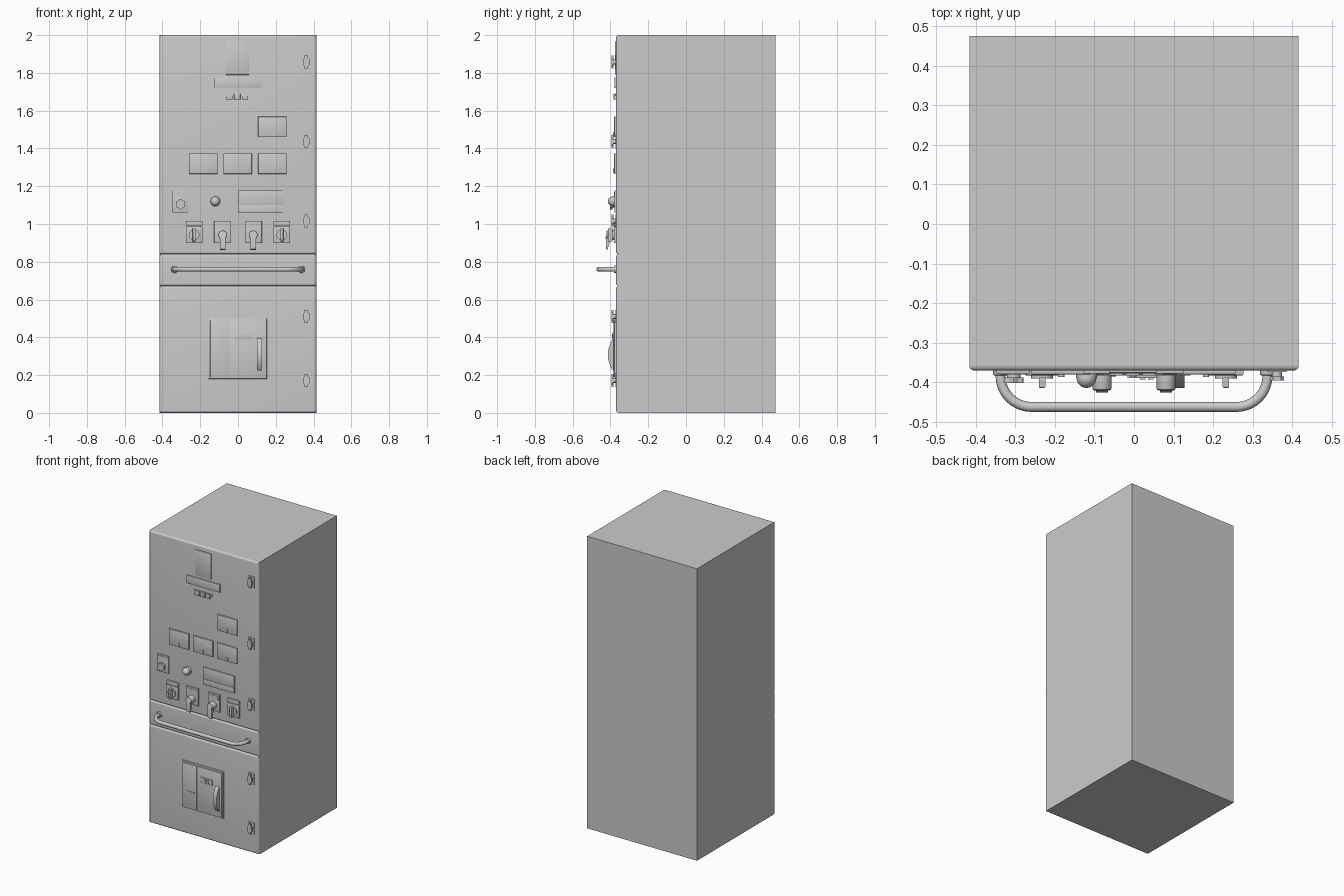
import bpy, bmesh, math
from mathutils import Vector

if "Cube" in bpy.data.objects:
    bpy.data.objects.remove(bpy.data.objects["Cube"])

FRONT = -0.37  # y of the door faces


def prism(name, pts, a, b, axis='y', bevel=0.0, segs=2):
    """Extrude a 2D outline from a to b. axis y: pts are (x,z); axis x: pts are (y,z)."""
    bm = bmesh.new()
    place = (lambda p, t: (p[0], t, p[1])) if axis == 'y' else (lambda p, t: (t, p[0], p[1]))
    lo = [bm.verts.new(place(p, a)) for p in pts]
    hi = [bm.verts.new(place(p, b)) for p in pts]
    n = len(pts)
    bm.faces.new(lo)
    bm.faces.new(hi)
    for i in range(n):
        j = (i + 1) % n
        bm.faces.new((lo[i], lo[j], hi[j], hi[i]))
    bmesh.ops.recalc_face_normals(bm, faces=bm.faces)
    if bevel:  # round the outline of the end at b only
        edges = [e for e in bm.edges if all(v in hi for v in e.verts)]
        bmesh.ops.bevel(bm, geom=edges, offset=bevel, segments=segs, profile=0.5, affect='EDGES')
    me = bpy.data.meshes.new(name)
    bm.to_mesh(me)
    bm.free()
    ob = bpy.data.objects.new(name, me)
    bpy.context.collection.objects.link(ob)
    return ob


def plate(name, x0, x1, z0, z1, depth, base=0.0, bevel=0.0, segs=2):
    pts = [(x0, z0), (x1, z0), (x1, z1), (x0, z1)]
    return prism(name, pts, FRONT - base, FRONT - base - depth, 'y', bevel, segs)


def disc(name, x, z, r, depth, base=0.0, sides=24, bevel=0.0):
    pts = [(x + r * math.cos(2 * math.pi * i / sides), z + r * math.sin(2 * math.pi * i / sides))
           for i in range(sides)]
    return prism(name, pts, FRONT - base, FRONT - base - depth, 'y', bevel)


# Cabinet shell and three rounded front panels
W = 0.416
prism("cabinet_body", [(-W, 0), (W, 0), (W, 2), (-W, 2)], 0.475, -0.356)
for name, z0, z1 in (("lower_door", 0, 0.672), ("middle_panel", 0.672, 0.84), ("upper_door", 0.84, 2)):
    prism(name, [(-W, z0), (W, z0), (W, z1), (-W, z1)], -0.356, FRONT, 'y', 0.013, 5)

# Top display, nameplate and indicator strip
plate("top_display", -0.063, 0.058, 1.79, 1.966, 0.006, bevel=0.002)
plate("wide_nameplate", -0.128, 0.125, 1.72, 1.775, 0.008, bevel=0.002)
plate("indicator_strip", -0.075, 0.067, 1.678, 1.69, 0.006)
for i, x in enumerate((-0.045, -0.004, 0.037)):
    plate(f"indicator_{i}", x - 0.016, x + 0.016, 1.658, 1.688, 0.013, bevel=0.002)

# Meters, each with a small adjuster
for i, (x, z) in enumerate(((-0.184, 1.32), (-0.002, 1.32), (0.182, 1.32), (0.182, 1.514))):
    plate(f"meter_{i}", x - 0.075, x + 0.075, z - 0.054, z + 0.054, 0.010, bevel=0.002)
    disc(f"meter_adjuster_{i}", x, z - 0.034, 0.008, 0.006, 0.010, 16)
    plate(f"meter_tab_{i}", x - 0.005, x + 0.005, z - 0.052, z - 0.036, 0.004, 0.010)

# Selector switch on the left
plate("selector_plate", -0.348, -0.262, 1.06, 1.178, 0.008, bevel=0.002)
plate("selector_label", -0.34, -0.27, 1.15, 1.17, 0.002, 0.008)
disc("selector_collar", -0.304, 1.105, 0.017, 0.014, 0.008)
lobes = []
for i in range(36):
    t = 2 * math.pi * i / 36
    r = 0.025 + 0.003 * math.cos(6 * t)
    lobes.append((-0.304 + r * math.sin(t), 1.105 + r * math.cos(t)))
prism("selector_knob", lobes, FRONT - 0.018, FRONT - 0.032)

# Round signal lamp
disc("lamp_collar", -0.12, 1.12, 0.027, 0.018)
bpy.ops.mesh.primitive_uv_sphere_add(segments=28, ring_count=16, radius=0.025,
                                     location=(-0.12, FRONT - 0.019, 1.12))
bpy.context.object.name = "lamp_dome"

# Split label panel
plate("label_panel_lower", 0.0, 0.235, 1.06, 1.097, 0.009, bevel=0.001)
plate("label_panel_upper", 0.0, 0.235, 1.101, 1.178, 0.009, bevel=0.001)
plate("label_panel_back", 0.0, 0.235, 1.06, 1.178, 0.006)

# Row of four switches: outer ones with blade knobs, inner ones with pistol grips
for side, tag in ((-1, "left"), (1, "right")):
    x = side * 0.232
    plate(f"blade_switch_plate_{tag}", x - 0.044, x + 0.044, 0.9, 0.988, 0.012, bevel=0.002)
    plate(f"blade_switch_header_{tag}", x - 0.044, x + 0.044, 0.991, 1.017, 0.012, bevel=0.002)
    disc(f"blade_switch_dial_{tag}", x, 0.942, 0.028, 0.008, 0.012)
    plate(f"blade_switch_knob_{tag}", x - 0.008, x + 0.008, 0.908, 0.977, 0.026, 0.018, 0.003)

    x = side * 0.081
    plate(f"grip_switch_plate_{tag}", x - 0.045, x + 0.045, 0.9, 1.017, 0.010, bevel=0.002)
    plate(f"grip_switch_label_{tag}", x - 0.036, x + 0.036, 0.982, 1.008, 0.002, 0.010)
    disc(f"grip_switch_hub_{tag}", x, 0.942, 0.024, 0.040, 0.010, 28, 0.005)
    prism(f"grip_switch_handle_{tag}",
          [(-0.395, 0.945), (-0.418, 0.955), (-0.425, 0.93), (-0.424, 0.868), (-0.416, 0.862),
           (-0.405, 0.90)], x - 0.015, x + 0.015, 'x')

# Bent tube handle with end flanges
R, HX, HY = 0.078, 0.337, -0.462
path = [(-HX, FRONT + 0.005)]
path += [(-HX + R - R * math.cos(t), HY + R - R * math.sin(t))
         for t in [math.pi / 2 * i / 10 for i in range(11)]]
path += [(-x, y) for x, y in reversed(path)]
cu = bpy.data.curves.new("pull_handle", 'CURVE')
cu.dimensions = '3D'
cu.bevel_depth = 0.0125
cu.bevel_resolution = 4
cu.use_fill_caps = True
sp = cu.splines.new('POLY')
sp.points.add(len(path) - 1)
for p, (x, y) in zip(sp.points, path):
    p.co = (x, y, 0.76, 1)
handle = bpy.data.objects.new("pull_handle", cu)
bpy.context.collection.objects.link(handle)
bpy.context.view_layer.objects.active = handle
bpy.ops.object.select_all(action='DESELECT')
handle.select_set(True)
bpy.ops.object.convert(target='MESH')
for x, tag in ((-HX, "left"), (HX, "right")):
    disc(f"handle_flange_{tag}", x, 0.76, 0.019, 0.012, bevel=0.003)

# Door latches down the right edge
for i, z in enumerate((1.857, 1.436, 1.016, 0.51, 0.172)):
    x = 0.361
    plate(f"latch_base_{i}", x - 0.024, x + 0.024, z - 0.038, z + 0.038, 0.004)
    disc(f"latch_stem_{i}", x, z, 0.013, 0.014, 0.004, 20)
    half = [(0.010, 0.034), (0.010, 0.022), (0.018, 0.014), (0.018, -0.014), (0.010, -0.022), (0.010, -0.034)]
    outline = [(x + a, z + b) for a, b in half] + [(x - a, z + b) for a, b in reversed(half)]
    prism(f"latch_knob_{i}", outline, FRONT - 0.015, FRONT - 0.025)

# Circuit breaker in the lower door
plate("breaker_frame", -0.157, 0.153, 0.18, 0.5, 0.009, bevel=0.003)
plate("breaker_left_cover", -0.147, -0.045, 0.19, 0.49, 0.006, 0.009, 0.002)
plate("breaker_right_cover", -0.040, 0.143, 0.19, 0.49, 0.004, 0.009, 0.002)
plate("breaker_slot_bar", -0.115, -0.06, 0.297, 0.304, 0.004, 0.015)
plate("breaker_display", -0.016, 0.075, 0.385, 0.425, 0.006, 0.013, 0.001)
for i, x in enumerate((0.022, 0.042)):
    plate(f"breaker_button_{i}", x - 0.007, x + 0.007, 0.393, 0.417, 0.004, 0.019)
# Bowed charging lever
N = 14
arc = []
for i in range(N + 1):
    t = i / N
    arc.append((-0.381 - 0.033 * math.sin(math.pi * t) ** 0.7, 0.22 + 0.175 * t))
prism("breaker_lever", arc, 0.1, 0.127, 'x')

# Smooth the curved surfaces, keep hard edges
bpy.ops.object.select_all(action='DESELECT')
for ob in bpy.context.scene.objects:
    ob.select_set(True)
    bpy.context.view_layer.objects.active = ob
bpy.ops.object.shade_smooth_by_angle(angle=math.radians(35))
